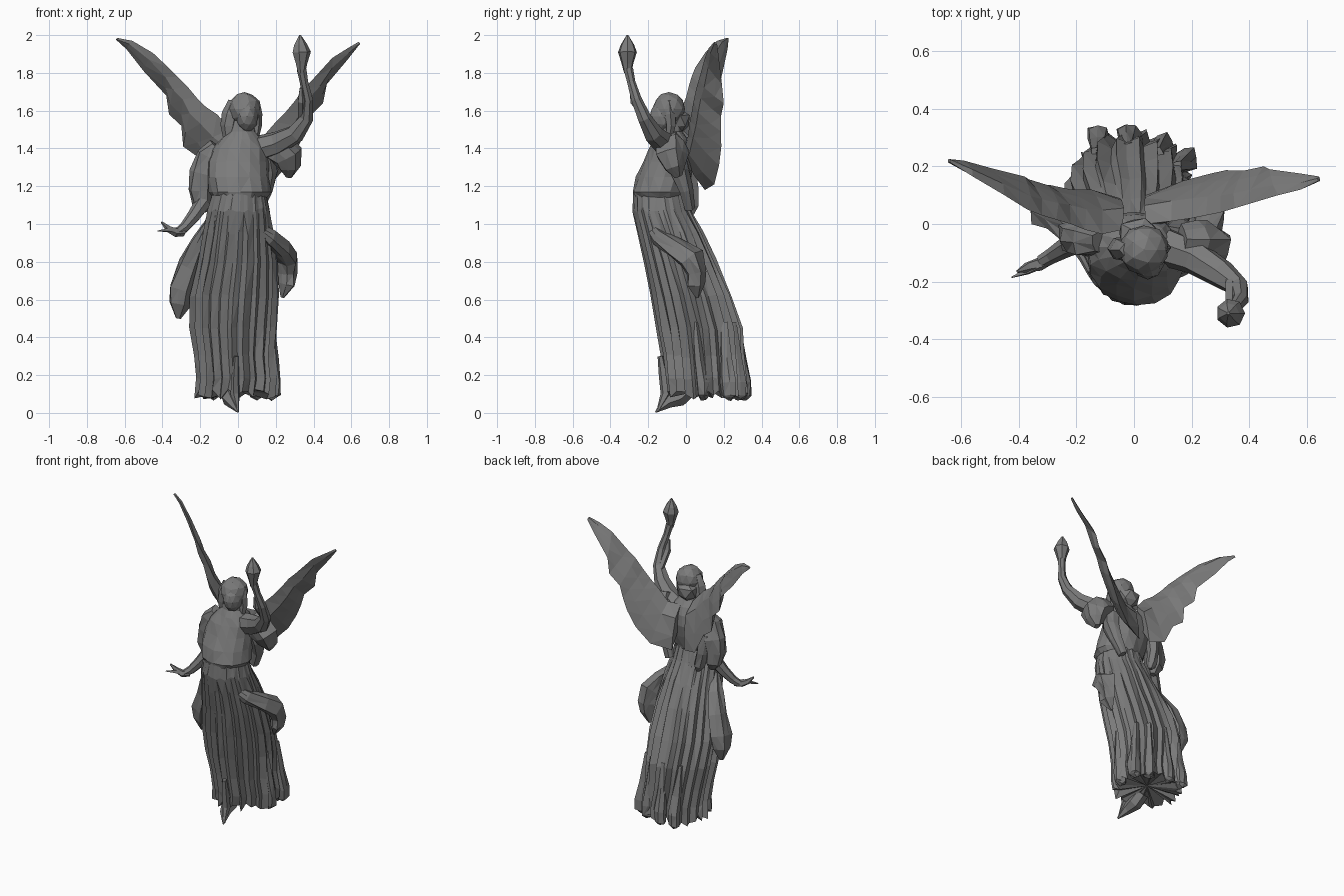
import bpy, bmesh, math, random
from mathutils import Vector, Quaternion
from mathutils.bvhtree import BVHTree

random.seed(7)
stone = bpy.data.materials.new("dark_grey_stone")
stone.diffuse_color = (0.2, 0.2, 0.2, 1)
parts = []


def finish(name, bm):
    bmesh.ops.recalc_face_normals(bm, faces=bm.faces)
    me = bpy.data.meshes.new(name)
    bm.to_mesh(me)
    bm.free()
    me.materials.append(stone)
    ob = bpy.data.objects.new(name, me)
    bpy.context.collection.objects.link(ob)
    parts.append(ob)


def loft(name, rings, hollow=0.0):
    """Skin closed rings; the first cap can be pushed in along z by hollow."""
    bm = bmesh.new()
    vs = [[bm.verts.new(p) for p in r] for r in rings]
    n = len(rings[0])
    for a, b in zip(vs, vs[1:]):
        for i in range(n):
            j = (i + 1) % n
            bm.faces.new((a[i], a[j], b[j], b[i]))
    for ring, push in ((vs[0], hollow), (vs[-1], 0.0)):
        hub = bm.verts.new(sum((v.co for v in ring), Vector()) / n + Vector((0, 0, push)))
        for i in range(n):
            bm.faces.new((ring[i], ring[(i + 1) % n], hub))
    bmesh.ops.triangulate(bm, faces=bm.faces)
    finish(name, bm)


def tube(name, pts, n=7, fold=0.0):
    """Tapered tube along (x, y, z, radius) points; fold roughens it like cloth."""
    cs = [Vector(p[:3]) for p in pts]
    prev = Vector((0, 0, 1))
    q = Quaternion()
    depth = [1 - fold * (i % 2) * random.uniform(0.6, 1) for i in range(n)]
    rings = []
    for k, c in enumerate(cs):
        d = (cs[min(k + 1, len(cs) - 1)] - cs[max(k - 1, 0)]).normalized()
        q = prev.rotation_difference(d) @ q
        prev = d
        ring = []
        for i in range(n):
            a = math.tau * i / n
            r = pts[k][3] * depth[i] * (1 + random.uniform(-1, 1) * fold * 0.5)
            ring.append(c + q @ Vector((r * math.cos(a), r * math.sin(a), 0)))
        rings.append(ring)
    loft(name, rings)


def ball(name, loc, size, sub=2, jitter=0.0):
    bm = bmesh.new()
    bmesh.ops.create_icosphere(bm, subdivisions=sub, radius=1)
    for v in bm.verts:
        k = 1 + random.uniform(-jitter, jitter)
        v.co = Vector(loc) + Vector([a * s * k for a, s in zip(v.co, size)])
    finish(name, bm)


def wing(name, lead, trail):
    """Blade between leading and trailing edges, thinning towards the tip."""
    L = [Vector(p) for p in lead]
    T = [Vector(p) for p in trail]
    rings = []
    for k in range(len(L)):
        a, b = max(k - 1, 0), min(k + 1, len(L) - 1)
        chord = T[k] - L[k]
        nrm = chord.cross(L[b] - L[a]).normalized()
        t = 0.042 * (1 - k / len(L)) + 0.004
        rings.append([L[k], L[k] + chord * .3 + nrm * t, L[k] + chord * .7 + nrm * t * 0.6,
                      T[k], L[k] + chord * .7 - nrm * t * 0.5, L[k] + chord * .3 - nrm * t * 0.8])
    loft(name, rings)


# Pleated skirt: z, x range, y range, pleat depth
rows = [(.085, -.235, .21, -.11, .335, .22), (.18, -.225, .215, -.12, .325, .2),
        (.30, -.235, .20, -.135, .315, .19), (.45, -.26, .21, -.16, .305, .17),
        (.62, -.26, .22, -.19, .245, .15), (.80, -.22, .21, -.225, .165, .12),
        (.95, -.19, .19, -.26, .095, .09), (1.07, -.165, .17, -.285, .03, .05),
        (1.16, -.14, .15, -.28, 0, .03)]
N = 46
depth = [random.uniform(0.5, 1.1) if i % 2 else random.uniform(0, 0.25) for i in range(N)]
shift = [random.uniform(-0.35, 0.35) for i in range(N)]
rings = []
for k, (z, x0, x1, y0, y1, amp) in enumerate(rows):
    ring = []
    for i in range(N):
        a = math.tau * (i + shift[i]) / N + 0.02 * k
        c, s = math.cos(a), math.sin(a)
        e = 2.2 if s > 0 and k < 6 else 2
        r = (abs(c) ** e + abs(s) ** e) ** (-1 / e)
        r *= 1 - amp * depth[i] + random.uniform(-0.012, 0.012)
        dz = random.uniform(-0.015, 0.04) if k == 0 else random.uniform(-0.012, 0.012)
        ring.append(((x0 + x1) / 2 + (x1 - x0) / 2 * r * c,
                     (y0 + y1) / 2 + (y1 - y0) / 2 * r * s, z + dz))
    rings.append(ring)
loft("skirt", rings, hollow=0.03)

# Bodice and neck: z, centre x, centre y, radius x, radius y
body = [(1.14, .01, -.14, .145, .135), (1.17, .01, -.14, .165, .145), (1.25, 0, -.115, .168, .15),
        (1.33, 0, -.09, .165, .135), (1.40, .01, -.08, .15, .118), (1.45, .02, -.08, .11, .09),
        (1.49, .02, -.085, .07, .065), (1.57, .03, -.085, .055, .055)]
loft("bodice", [[(cx + rx * math.cos(a) * k, cy + ry * math.sin(a) * k, z)
                 for i in range(16)
                 for a, k in [(math.tau * i / 16, 1 + random.uniform(-.05, .02))]]
                for z, cx, cy, rx, ry in body])

# Head with heavy hair
ball("face", (.048, -.118, 1.57), (.06, .075, .085))
ball("hair", (.035, -.09, 1.608), (.088, .087, .091), 2, .04)
ball("hair_bun", (.015, -.03, 1.545), (.08, .055, .065), 1, .1)
tube("hair_lock_left", [(-.02, -.09, 1.65, .03), (-.04, -.09, 1.58, .045), (-.05, -.085, 1.52, .045),
                        (-.05, -.09, 1.46, .03)], 6, .15)
tube("hair_lock_right", [(.085, -.09, 1.65, .03), (.093, -.085, 1.58, .035), (.095, -.08, 1.52, .03),
                         (.09, -.09, 1.45, .02)], 6, .15)

# Wings
wing("wing_left",
     [(-.04, -.02, 1.5), (-.11, -.035, 1.58), (-.17, -.02, 1.62), (-.22, 0, 1.67), (-.27, .015, 1.73),
      (-.32, .03, 1.78), (-.37, .05, 1.83), (-.45, .1, 1.905), (-.56, .165, 1.97), (-.64, .215, 1.985)],
     [(-.05, .09, 1.2), (-.15, .12, 1.22), (-.22, .12, 1.36), (-.29, .135, 1.41), (-.30, .135, 1.52),
      (-.365, .155, 1.58), (-.38, .165, 1.68), (-.5, .195, 1.81), (-.59, .22, 1.925), (-.645, .225, 1.975)])
wing("wing_right",
     [(.04, 0, 1.46), (.13, .01, 1.46), (.2, .02, 1.54), (.25, .03, 1.59), (.3, .04, 1.65),
      (.35, .055, 1.72), (.4, .07, 1.77), (.5, .1, 1.88), (.58, .12, 1.93), (.64, .15, 1.965)],
     [(.04, .1, 1.18), (.17, .15, 1.21), (.265, .175, 1.31), (.32, .187, 1.41), (.355, .185, 1.49),
      (.38, .185, 1.57), (.45, .2, 1.64), (.47, .19, 1.74), (.58, .175, 1.87), (.643, .165, 1.95)])

# Raised arm with torch and hanging sleeve
tube("raised_arm", [(.11, -.08, 1.40, .072), (.21, -.115, 1.43, .064), (.305, -.175, 1.48, .052),
                    (.363, -.22, 1.56, .037), (.37, -.263, 1.66, .029), (.35, -.29, 1.75, .023),
                    (.337, -.305, 1.82, .026)], 7, .06)
tube("cuff", [(.335, -.2, 1.55, .02), (.335, -.275, 1.65, .022), (.335, -.29, 1.72, .01)], 5)
tube("torch", [(.335, -.308, 1.80, .02), (.335, -.31, 1.85, .032), (.335, -.31, 1.91, .051),
               (.33, -.31, 1.95, .036), (.328, -.31, 2.0, .005)], 7)
tube("raised_sleeve", [(.16, -.07, 1.42, .07), (.22, -.075, 1.40, .085), (.265, -.075, 1.36, .088),
                       (.275, -.06, 1.3, .06), (.27, -.04, 1.25, .02)], 9, .22)
tube("side_drape", [(.14, -.06, 1.38, .06), (.16, -.03, 1.28, .06), (.15, 0, 1.18, .04),
                    (.11, .02, 1.08, .03)], 8, .22)

# Lowered arm with sleeve and open hand
tube("lowered_sleeve", [(-.11, -.06, 1.41, .05), (-.155, -.05, 1.36, .07), (-.185, -.045, 1.27, .08),
                        (-.195, -.035, 1.18, .072), (-.19, -.03, 1.11, .06),
                        (-.18, -.03, 1.06, .02)], 10, .22)
tube("sleeve_tail", [(-.15, .0, 1.3, .05), (-.14, .025, 1.18, .042), (-.12, .03, 1.09, .038),
                     (-.11, .03, 1.05, .012)], 6, .22)
tube("lowered_arm", [(-.18, -.05, 1.12, .045), (-.235, -.08, 1.04, .036), (-.285, -.11, .98, .028),
                     (-.32, -.13, .955, .024)], 7)
tube("hand", [(-.29, -.115, .96, .025), (-.33, -.14, .955, .024), (-.37, -.15, .975, .018),
              (-.405, -.165, 1.01, .005)], 5)
tube("fingers", [(-.335, -.145, .965, .018), (-.37, -.165, .968, .012), (-.425, -.185, .963, .003)], 4)

# Gathered cloth at the hips
tube("hip_drape_left", [(-.15, -.11, 1.02, .02), (-.205, -.03, .9, .05), (-.255, .02, .78, .07),
                        (-.295, .045, .66, .08), (-.305, .055, .58, .065), (-.315, .06, .5, .015)], 10, .3)
tube("hip_drape_right", [(.09, -.19, .99, .025), (.165, -.14, .93, .045), (.23, -.05, .87, .06),
                         (.26, .03, .82, .07), (.265, .055, .74, .055), (.26, .055, .68, .05),
                         (.235, .06, .61, .01)], 9, .3)

# Loose folds that trail to the ground: upper point, foot point
for x, y, x2, y2 in [(.15, .2, .185, .23), (-.13, .25, -.125, .308), (-.02, .27, -.02, .31),
                     (.085, .25, .105, .275), (.17, .05, .185, .09)]:
    tube("hem_fold", [(x, y, .48, .02), (x * .5 + x2 * .5, y * .5 + y2 * .5, .28, .035),
                      (x2, y2, .16, .045), (x2, y2, .09, .04), (x2 + .01, y2, .075, .02)], 7, .3)

# Pointed foot and the fold resting on it
tube("foot", [(-.05, .02, .13, .045), (-.04, -.04, .08, .05), (-.028, -.1, .055, .034),
              (0, -.16, .005, .005)], 6)
tube("front_fold", [(-.01, -.135, .3, .015), (-.015, -.12, .2, .025), (-.015, -.11, .1, .028),
                    (0, -.15, .01, .006)], 5, .2)

# Trim the faces that lie buried inside another part
trees = [BVHTree.FromPolygons([v.co for v in o.data.vertices],
                              [p.vertices for p in o.data.polygons]) for o in parts]
ray = Vector((0.137, 0.291, 0.947)).normalized()


def inside(tree, p):
    hits, start = 0, p.copy()
    while hits < 50:
        loc = tree.ray_cast(start, ray)[0]
        if loc is None:
            break
        hits, start = hits + 1, loc + ray * 1e-5
    return hits % 2 == 1


for k, ob in enumerate(parts):
    bm = bmesh.new()
    bm.from_mesh(ob.data)
    others = [t for j, t in enumerate(trees) if j != k]
    buried = [f for f in bm.faces if any(
        all(inside(t, p) for p in [f.calc_center_median()] + [v.co for v in f.verts]) for t in others)]
    bmesh.ops.delete(bm, geom=buried, context='FACES')
    bm.to_mesh(ob.data)
    bm.free()
